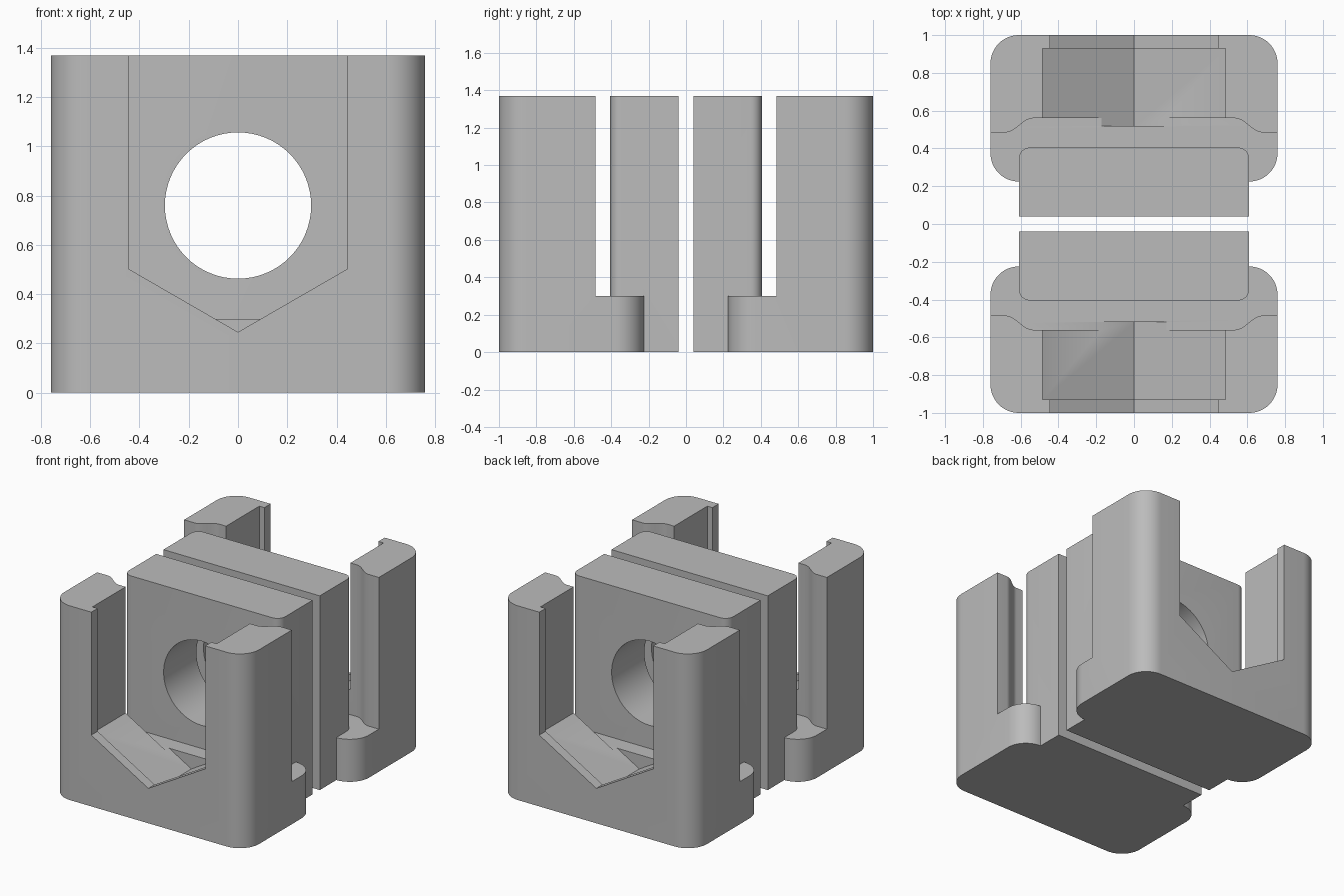
import bpy, bmesh
from math import sin, cos, pi, sqrt, radians

if "Cube" in bpy.data.objects:
    bpy.data.objects.remove(bpy.data.objects["Cube"], do_unlink=True)

HEIGHT = 1.37
LEDGE = 0.3          # top of the low base behind the towers
BORE_Z = 0.76

grey = bpy.data.materials.new("plain_grey")
grey.use_nodes = True
colour = (0.5, 0.5, 0.5, 1)
grey.diffuse_color = colour
grey.node_tree.nodes["Principled BSDF"].inputs["Base Color"].default_value = colour


def prism(name, profile, low, high, axis="z"):
    """Extrude a 2D profile along z (x, y points) or along y (x, z points)."""
    place = (lambda p, h: (p[0], p[1], h)) if axis == "z" else (lambda p, h: (p[0], h, p[1]))
    bm = bmesh.new()
    face = bm.faces.new([bm.verts.new(place(p, low)) for p in profile])
    moved = bmesh.ops.extrude_face_region(bm, geom=[face])["geom"]
    shift = place((0, 0), high - low)
    bmesh.ops.translate(bm, vec=shift, verts=[v for v in moved if isinstance(v, bmesh.types.BMVert)])
    bmesh.ops.recalc_face_normals(bm, faces=bm.faces)
    mesh = bpy.data.meshes.new(name)
    bm.to_mesh(mesh)
    bm.free()
    mesh.materials.append(grey)
    obj = bpy.data.objects.new(name, mesh)
    bpy.context.collection.objects.link(obj)
    return obj


def arc(cx, cy, r, start, end, steps=12):
    angles = [radians(start + (end - start) * i / steps) for i in range(steps + 1)]
    return [(cx + r * cos(a), cy + r * sin(a)) for a in angles]


def mirrored(points):
    """Close a right-hand outline with its mirror image across x = 0."""
    return points + [(-x, y) for x, y in reversed(points)]


def combine(target, tool, operation):
    mod = target.modifiers.new(operation.lower(), "BOOLEAN")
    mod.operation, mod.object, mod.solver = operation, tool, "EXACT"
    bpy.context.view_layer.objects.active = target
    bpy.ops.object.modifier_apply(modifier=mod.name)
    bpy.data.objects.remove(tool, do_unlink=True)


def nut_slot(apothem):
    """Lower half of a hexagon, left open at the top."""
    side = apothem / sqrt(3)
    return mirrored([(apothem, 2), (apothem, BORE_Z - side)]) [:2] + [
        (0, BORE_Z - 2 * side), (-apothem, BORE_Z - side), (-apothem, 2)]


# Rounded housing block
half = prism("front_clamp_half",
             mirrored(arc(0.61, -0.85, 0.15, -90, 0) + arc(0.61, -0.375, 0.15, 0, 90)),
             0, HEIGHT)

# Cross channel behind the towers, with a soft S-shaped shoulder
steps = 14
shoulder = [(0.535 + 0.145 * i / steps, -0.5225 - 0.0375 * cos(pi * i / steps))
            for i in range(steps + 1)]
combine(half, prism("channel_cutter", mirrored(shoulder + [(1, -0.485), (1, 0)]),
                    LEDGE, 2), "DIFFERENCE")

# Nut pocket and its narrower front lip
combine(half, prism("pocket_cutter", nut_slot(0.485), -0.93, -0.52, "y"), "DIFFERENCE")
combine(half, prism("lip_cutter", nut_slot(0.445), -1.1, -0.9, "y"), "DIFFERENCE")

# Jaw plate with rounded outer corners
combine(half, prism("jaw_plate", mirrored(arc(0.55, -0.345, 0.06, -90, 0, 8) + [(0.61, -0.04)]),
                    0, HEIGHT), "UNION")

# Round bore
bore = arc(0, BORE_Z, 0.297, 0, 360, 64)[:-1]
combine(half, prism("bore_cutter", bore, -0.5, 0.1, "y"), "DIFFERENCE")

# Smooth curved walls, keep crisp edges
bpy.ops.object.select_all(action="DESELECT")
half.select_set(True)
bpy.context.view_layer.objects.active = half
bpy.ops.object.shade_smooth_by_angle(angle=radians(30))

# Matching rear half, turned around
rear = half.copy()
rear.name = "rear_clamp_half"
rear.rotation_euler.z = pi
bpy.context.collection.objects.link(rear)
